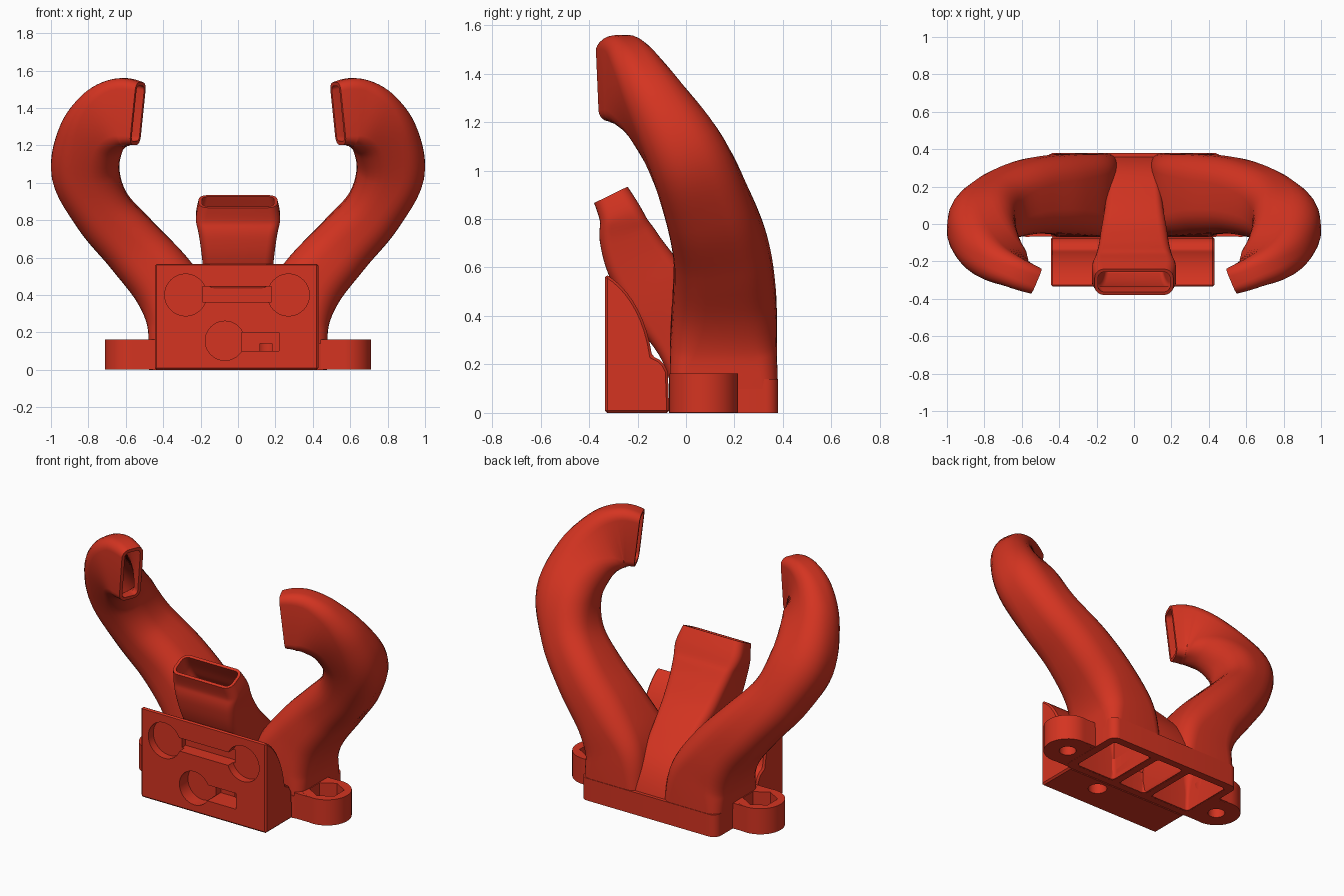
import bpy, bmesh, math
from mathutils import Vector, Matrix

if "Cube" in bpy.data.objects:
    bpy.data.objects.remove(bpy.data.objects["Cube"])

red = bpy.data.materials.new("red plastic")
red.use_nodes = True
red.diffuse_color = (0.66, 0.034, 0.015, 1)
red.node_tree.nodes["Principled BSDF"].inputs["Base Color"].default_value = red.diffuse_color


def make(name, bm):
    bmesh.ops.recalc_face_normals(bm, faces=bm.faces)
    mesh = bpy.data.meshes.new(name)
    bm.to_mesh(mesh)
    bm.free()
    mesh.materials.append(red)
    ob = bpy.data.objects.new(name, mesh)
    bpy.context.scene.collection.objects.link(ob)
    return ob


def box(name, lo, hi, corner=0):
    """Box between two corners, with optional rounded upright edges."""
    lo, hi = Vector(lo), Vector(hi)
    bm = bmesh.new()
    bmesh.ops.create_cube(bm, size=1)
    for v in bm.verts:
        v.co = (lo + hi) / 2 + v.co * (hi - lo)
    if corner:
        upright = [e for e in bm.edges
                   if abs(e.verts[0].co.z - e.verts[1].co.z) > 0.01]
        bmesh.ops.bevel(bm, geom=upright, offset=corner, segments=6,
                        profile=0.5, affect="EDGES")
    return make(name, bm)


def cylinder(name, centre, r, depth, axis="Z", sides=40):
    bm = bmesh.new()
    turn = Matrix.Rotation(math.pi / 2, 4, "X") if axis == "Y" else Matrix()
    bmesh.ops.create_cone(bm, cap_ends=True, segments=sides, radius1=r, radius2=r,
                          depth=depth, matrix=Matrix.Translation(centre) @ turn)
    return make(name, bm)


def combine(ob, other, op="DIFFERENCE"):
    mod = ob.modifiers.new(op, "BOOLEAN")
    mod.operation, mod.solver, mod.object = op, "EXACT", other
    bpy.context.view_layer.objects.active = ob
    bpy.ops.object.modifier_apply(modifier=mod.name)
    bpy.data.objects.remove(other)


def smooth(ob, angle=35):
    bpy.ops.object.select_all(action="DESELECT")
    ob.select_set(True)
    bpy.context.view_layer.objects.active = ob
    bpy.ops.object.shade_smooth_by_angle(angle=math.radians(angle))


def spline(rows, steps=6):
    """Catmull-Rom through rows of numbers."""
    out = []
    for i in range(len(rows) - 1):
        a, b, c, d = (rows[min(max(i + k, 0), len(rows) - 1)] for k in (-1, 0, 1, 2))
        for s in range(steps):
            t = s / steps
            out.append([0.5 * (2*q + (r - p)*t + (2*p - 5*q + 4*r - w)*t*t
                               + (3*q - p - 3*r + w)*t**3)
                        for p, q, r, w in zip(a, b, c, d)])
    return out + [list(rows[-1])]


def ring(c, u, v, a, b, rad):
    """Rounded rectangle around c, half sizes a along u and b along v."""
    rad = min(rad, a * 0.95, b * 0.95)
    points = []
    for q, (su, sv) in enumerate(((1, 1), (-1, 1), (-1, -1), (1, -1))):
        for k in range(7):
            ang = math.pi / 2 * (q + k / 6)
            points.append(c + u * (su * (a - rad) + rad * math.cos(ang))
                          + v * (sv * (b - rad) + rad * math.sin(ang)))
    return points


def duct(name, rows, walls, side=1):
    """Hollow tube, open at both ends; rows hold centre xyz, half width x and z,
    half thickness and corner radius; walls are the thickness at each end."""
    rows = spline(rows)
    centres = [Vector(r[:3]) for r in rows]
    n = len(rows)
    outer, inner = [], []
    for i, (c, row) in enumerate(zip(centres, rows)):
        t = (centres[min(i + 1, n - 1)] - centres[i - 1]).normalized() if i else Vector((0, 0, 1))
        u = Vector((row[3], 0, row[4]))
        a, b, rad = u.length, row[5], row[6]
        v = t.cross(u).normalized()
        u = v.cross(t)
        w = walls[0] + (walls[1] - walls[0]) * i / (n - 1)
        outer.append(ring(c, u, v, a, b, rad))
        inner.append(ring(c, u, v, a - w, b - w, max(rad - w, 0.02)))
    bm = bmesh.new()
    loops = [[bm.verts.new((p.x * side, p.y, p.z)) for p in loop]
             for loop in outer + inner[::-1]]
    for lo, hi in zip(loops, loops[1:] + loops[:1]):
        for k in range(len(lo)):
            j = (k + 1) % len(lo)
            bm.faces.new((lo[k], lo[j], hi[j], hi[k]))
    smooth(make(name, bm))


# Two curled arms and the middle nozzle
arm_rows = [
    (.285, .155, .001, .188, 0, .222, .05),
    (.28, .155, .14, .197, 0, .222, .07),
    (.30, .155, .30, .19, -.05, .22, .10),
    (.40, .158, .475, .155, -.09, .213, .13),
    (.56, .145, .66, .14, -.09, .198, .13),
    (.725, .09, .85, .15, -.05, .182, .13),
    (.815, .003, 1.06, .18, .02, .167, .14),
    (.785, -.115, 1.235, .15, .10, .137, .125),
    (.71, -.205, 1.335, .085, .16, .11, .09),
    (.625, -.26, 1.376, .02, .182, .086, .06),
    (.535, -.30, 1.37, 0, .168, .072, .045),
]
duct("left_arm", arm_rows, (.05, .02))
duct("right_arm", arm_rows, (.05, .02), -1)
nozzle_rows = [
    (0, .155, .001, .14, 0, .222, .04),
    (0, .15, .09, .14, 0, .215, .04),
    (0, .115, .2, .14, 0, .2, .04),
    (0, .03, .33, .15, 0, .17, .04),
    (0, -.105, .485, .175, 0, .15, .05),
    (0, -.195, .62, .19, 0, .135, .05),
    (0, -.245, .73, .207, 0, .115, .05),
    (0, -.27, .815, .225, 0, .09, .05),
    (0, -.31, .90, .21, 0, .077, .05),
]
duct("middle_nozzle", nozzle_rows, (.045, .018))

# Foot with three openings that meet the ducts
foot = box("foot", (-.475, -.07, 0), (.475, .38, .14), .05)
for x, half in ((-.285, .145), (0, .105), (.285, .145)):
    combine(foot, box("opening", (x - half, -.025, -.1), (x + half, .335, .3), .03))
smooth(foot)

# Screw ears with a bolt hole and a hexagonal nut pocket
for s, label in ((1, "left"), (-1, "right")):
    x, y = s * .57, .073
    ear = cylinder(label + "_ear", (x, y, .082), .142, .162)
    lo, hi = sorted((s * .44, x))
    combine(ear, box("ear_web", (lo, y - .141, .002), (hi, y + .141, .162)), "UNION")
    combine(ear, cylinder("bolt_hole", (x, y, .08), .05, .4))
    combine(ear, cylinder("nut_pocket", (x, y, .17), .1, .18, sides=6))
    smooth(ear)

# Front mounting block with a scooped back
bm = bmesh.new()
profile = [(-.335, 0), (-.335, .57), (-.32, .565)]
for k in range(1, 10):
    t = k / 9
    profile.append((-.32 + .18 * math.sin(t * 1.25) / math.sin(1.25),
                    .565 - .33 * (.45 * t + .55 * t * t)))
profile += [(-.11, .22), (-.09, .2), (-.075, .17), (-.069, 0)]
face = bm.faces.new([bm.verts.new((-.445, y, z)) for y, z in profile])
ext = bmesh.ops.extrude_face_region(bm, geom=[face])
for g in ext["geom"]:
    if isinstance(g, bmesh.types.BMVert):
        g.co.x = .43
block = make("mounting_block", bm)
bev = block.modifiers.new("chamfer", "BEVEL")
bev.width, bev.segments, bev.limit_method = .012, 1, "ANGLE"
bev.angle_limit = math.radians(50)
bpy.context.view_layer.objects.active = block
bpy.ops.object.modifier_apply(modifier=bev.name)

# Round pockets and slots in the block
for x, z, r, floor in ((-.28, .4, .112, -.285), (.27, .4, .112, -.285),
                       (-.07, .155, .105, -.25)):
    combine(block, cylinder("pocket", (x, floor - .1, z), r, .2, "Y"))
combine(block, box("upper_slot", (-.19, -.4, .362), (.18, -.25, .445)))
combine(block, box("lower_slot", (.02, -.4, .1), (.22, -.2, .2)))
combine(block, cylinder("underside_hole", (.15, -.155, .04), .055, .2))
smooth(block, 30)
